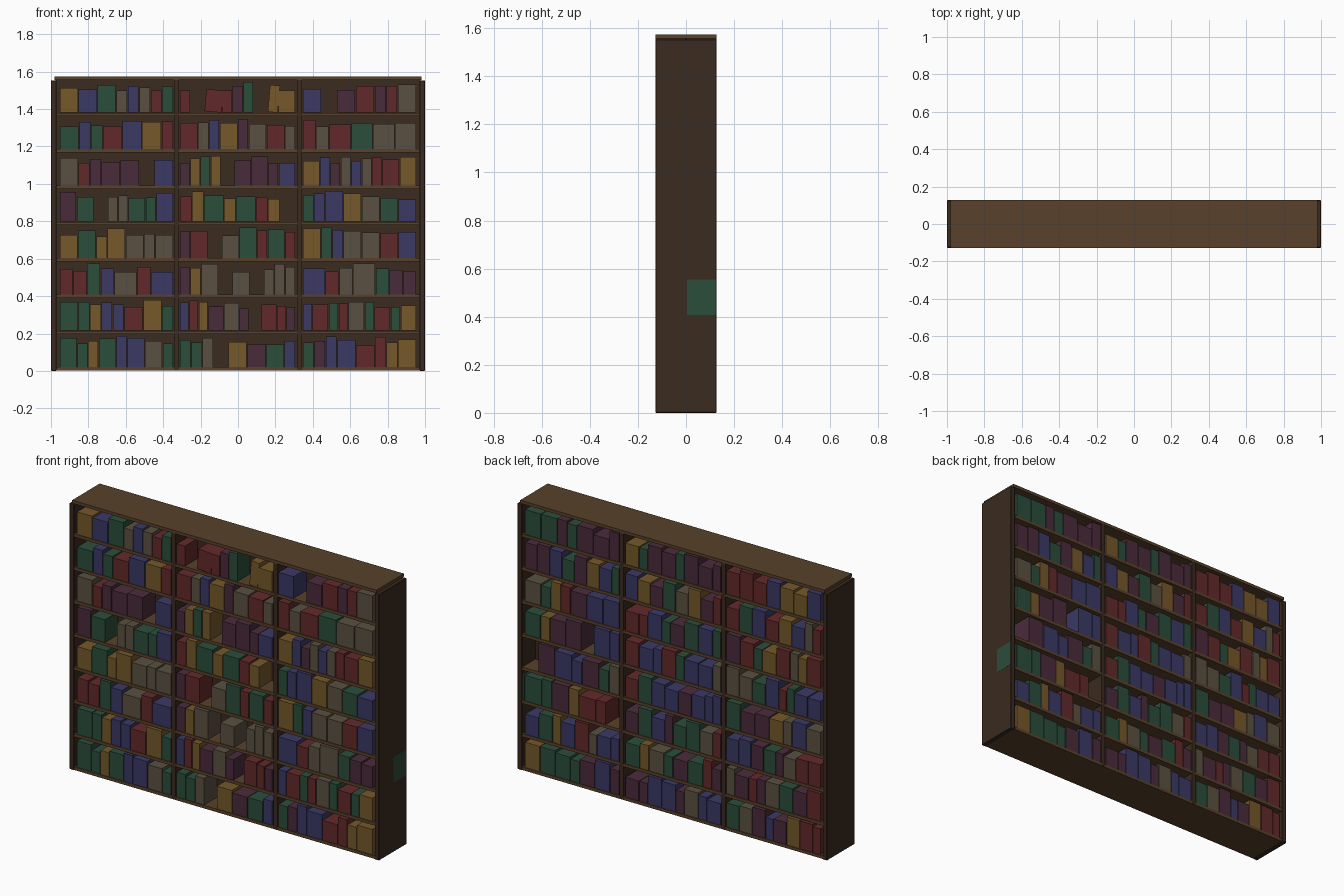
import bpy, bmesh, math, random
from mathutils import Matrix

if "Cube" in bpy.data.objects:
    bpy.data.objects.remove(bpy.data.objects["Cube"])

random.seed(7)


def material(name, rgb):
    m = bpy.data.materials.new(name)
    m.diffuse_color = (*rgb, 1)
    m.use_nodes = True
    m.node_tree.nodes["Principled BSDF"].inputs["Base Color"].default_value = m.diffuse_color
    return m


WOOD = material("shelf wood", (.098, .053, .024))
DARK = material("dark frame wood", (.043, .024, .014))
COVER = {
    "r": material("red cover", (.123, .022, .023)),
    "b": material("blue cover", (.043, .041, .130)),
    "g": material("green cover", (.024, .075, .044)),
    "y": material("yellow cover", (.178, .098, .023)),
    "w": material("taupe cover", (.100, .081, .053)),
    "p": material("purple cover", (.068, .024, .043)),
}


def box(name, x0, x1, y0, y1, z0, z1, mat, tilt=0, bevel=0):
    """Box between limits; tilt leans it about its bottom centre."""
    bm = bmesh.new()
    bmesh.ops.create_cube(bm, size=1)
    bm.transform(Matrix.Translation((0, 0, (z1 - z0) / 2)) @
                 Matrix.Diagonal((x1 - x0, y1 - y0, z1 - z0, 1)))
    if tilt:
        bm.transform(Matrix.Rotation(tilt, 4, 'Y'))
        low = min(v.co.z for v in bm.verts)
        bm.transform(Matrix.Translation((0, 0, -low)))
    if bevel:
        bmesh.ops.bevel(bm, geom=bm.edges[:], offset=bevel, segments=1, affect='EDGES')
    me = bpy.data.meshes.new(name)
    bm.to_mesh(me)
    bm.free()
    me.materials.append(mat)
    ob = bpy.data.objects.new(name, me)
    ob.location = ((x0 + x1) / 2, (y0 + y1) / 2, z0)
    bpy.context.collection.objects.link(ob)
    return ob


D = .127         # half depth
PITCH = .1943    # shelf spacing
T = .018         # board thickness

# frame: end panels, dividers, middle panel, top
for s in (-1, 1):
    box("end_panel", s * .985 - .015, s * .985 + .015, -D, D, 0, 1.553, DARK, bevel=.003)
    box("divider", s * .329 - .013, s * .329 + .013, -D + .001, D - .001, .004, 1.556, DARK)
box("middle_panel", -.975, .975, -.004, .004, .004, 1.556, DARK)
box("top_board", -.982, .982, -D, D, 1.556, 1.574, WOOD)

# shelves, lowest one is the base
for k in range(8):
    z = .02 + k * PITCH
    box("shelf" if k else "base_board", -.972, .972, -D + .002, D - .002,
        z - T if k else .002, z, WOOD)

# books as seen facing each side, top row first:
# capital = thick book, small = thin book, dot = gap
FRONT = [
    "YBGwbwrg|r.Rrpg.yY|B.PRprW",
    "GbgRBYr|RwbYpWRw|rwRGWW",
    "WrpPP.B|pygy.PPpB|YbpwbwrRY",
    "PG.wwGgB|ryGyGry.|gbBYWGB",
    "YGyYWwW|pR.WGrGr|YgbWWRB",
    "rrgbWrB|pyW.W.www|BrwWgpp",
    "GgybbRYg|bryPWp.Rrp|bRgrWgRgY",
    "GgyGbBWg|ggw.YPGb|gpbBRryY",
]
BACK = [
    "GGpgPPp|YgPPgPPp|RRRBYYB",
    "PPBGPYBg|BYPGWYPr|RGBRYBwr",
    "WgyrPBB|RrBgPGBg|PRgYRwyR",
    "GyPP.Bb|RBbRgBBw|WWGBrgBB",
    ".PBbPgw|RGBBPBbb|GPPYwBW",
    "GgPyRr.|PGBpGGWr|BBPGpWRR",
    "BGyBRwBb|GyWgPGrp|wPrpWGPR",
    "YGGgPBp|PpBBpWbB|GWPbPYRr",
]
BAYS = [(-.955, -.346), (-.312, .308), (.345, .955)]


def fill(rows, side):
    for r, row in enumerate(rows):
        z = .021 + (7 - r) * PITCH
        if side > 0:
            row = row[::-1]      # seen from behind, x runs the other way
        for (x0, x1), bay in zip(BAYS, row.split("|")):
            sizes = [1.3 if c == "." else 1.65 if c.isupper() else 1 for c in bay]
            unit = (x1 - x0) / sum(sizes)
            x = x0
            for i, (c, n) in enumerate(zip(bay, sizes)):
                w = n * unit
                if c != ".":
                    h = random.uniform(.115, .165)
                    by_gap = "." in bay[max(0, i - 1):i + 2]
                    tilt = 0
                    if by_gap and random.random() < .2:
                        tilt = math.radians(random.choice((-5, 5)))
                    y0, y1 = sorted((side * .004, side * .123))
                    box("book", x + .002, x + w - .002, y0, y1, z, z + h,
                        COVER[c.lower()], tilt)
                x += w


fill(FRONT, -1)
fill(BACK, 1)

# one back book pokes through the right end panel
zb = .019 + 2 * PITCH
box("end_book", .958, 1.0008, .005, .124, zb, zb + .148, COVER["g"])
